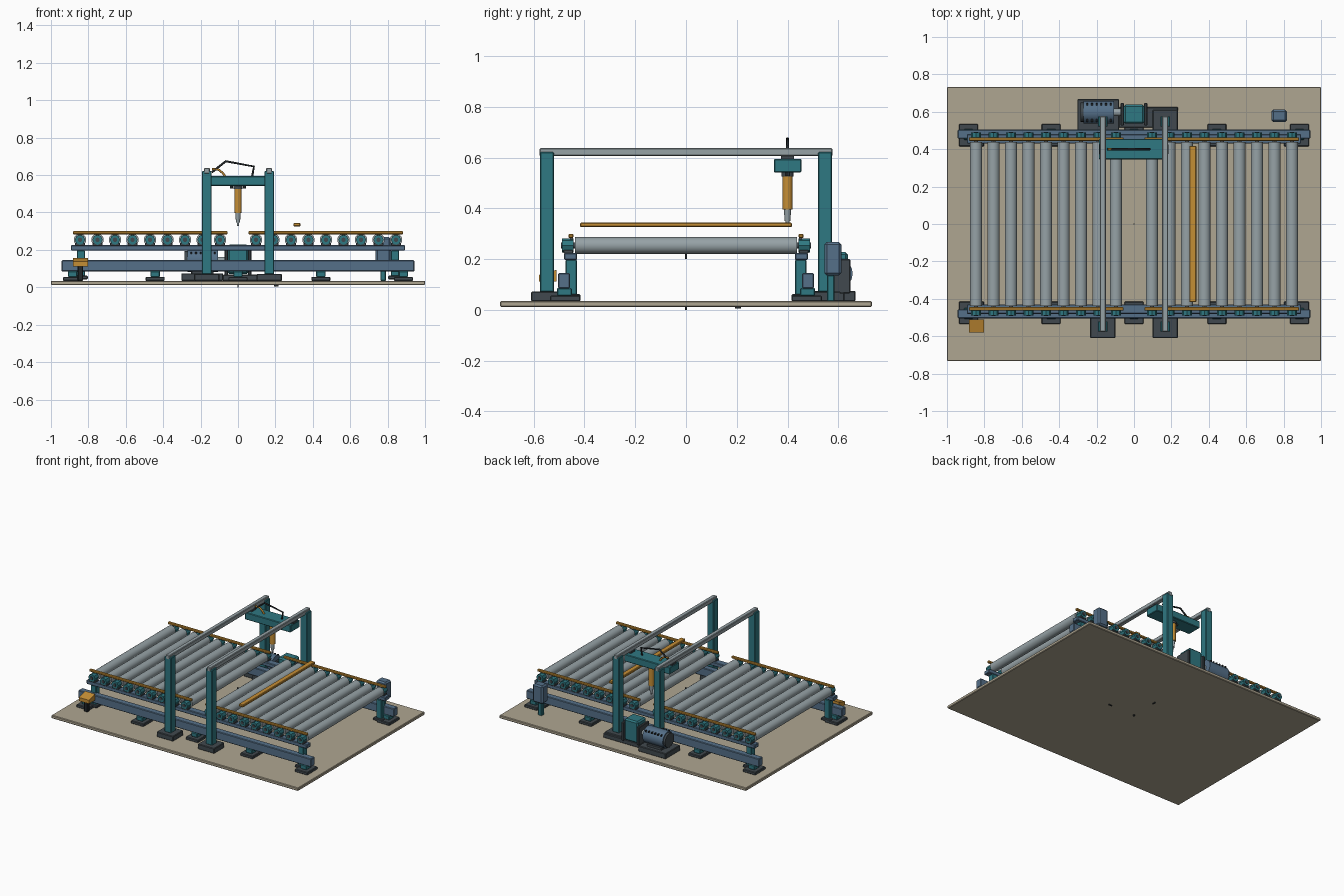
import bpy, bmesh, math
from mathutils import Vector

if "Cube" in bpy.data.objects:
    bpy.data.objects.remove(bpy.data.objects["Cube"])


def material(name, hexcode):
    m = bpy.data.materials.new(name)
    rgb = [int(hexcode[i:i + 2], 16) / 255 for i in (0, 2, 4)]
    m.diffuse_color = [c / 12.92 if c < 0.04 else ((c + 0.055) / 1.055) ** 2.4 for c in rgb] + [1]
    m.use_nodes = True
    m.node_tree.nodes["Principled BSDF"].inputs["Base Color"].default_value = m.diffuse_color
    return m


TAN = material("tan floor", "AFA691")
TEAL = material("teal paint", "2F7882")
SLATE = material("slate blue paint", "557089")
STEEL = material("steel grey", "96A2A6")
ORANGE = material("amber", "C58E35")
DARK = material("charcoal", "41494E")
BLACK = material("black rubber", "22272A")


def finish(name, bm, mat):
    me = bpy.data.meshes.new(name)
    bm.to_mesh(me)
    bm.free()
    me.materials.append(mat)
    ob = bpy.data.objects.new(name, me)
    bpy.context.collection.objects.link(ob)
    return ob


def box(name, mat, x, y, z, bevel=0.004):
    """Box from (min, max) pairs, with a small chamfer."""
    bm = bmesh.new()
    bmesh.ops.create_cube(bm, size=1)
    for v in bm.verts:
        v.co = [(a + b) / 2 + c * (b - a) for c, (a, b) in zip(v.co, (x, y, z))]
    if bevel:
        bmesh.ops.bevel(bm, geom=bm.edges[:], offset=bevel, segments=1, affect='EDGES')
    return finish(name, bm, mat)


def rod(name, mat, a, b, r, r2=None, sides=20):
    """Cylinder or cone between two points, smooth round the side."""
    a, b = Vector(a), Vector(b)
    bm = bmesh.new()
    bmesh.ops.create_cone(bm, cap_ends=True, segments=sides, radius1=r,
                          radius2=r if r2 is None else r2, depth=(b - a).length)
    q = (b - a).to_track_quat('Z', 'Y')
    for v in bm.verts:
        v.co = q @ v.co + (a + b) / 2
    for f in bm.faces:
        f.smooth = len(f.verts) == 4 and sides > 8
    for e in bm.edges:
        e.smooth = all(len(f.verts) == 4 for f in e.link_faces)
    return finish(name, bm, mat)


def hose(name, mat, pts, r):
    cu = bpy.data.curves.new(name, 'CURVE')
    cu.dimensions = '3D'
    cu.bevel_depth = r
    cu.bevel_resolution = 2
    cu.use_fill_caps = True
    sp = cu.splines.new('POLY')
    sp.points.add(len(pts) - 1)
    for p, c in zip(sp.points, pts):
        p.co = (*c, 1)
    cu.materials.append(mat)
    bpy.context.collection.objects.link(bpy.data.objects.new(name, cu))


def around(c, w):
    return (c - w / 2, c + w / 2)


def side(s, a, b):
    return tuple(sorted((s * a, s * b)))


# Floor slab and small datum marks
box("floor_slab", TAN, (-1, 1), (-0.733, 0.733), (0.012, 0.035))
box("datum_mark", BLACK, around(0, .008), around(0, .008), (0, .013), 0)
box("datum_mark_x", BLACK, around(.205, .024), around(0, .006), (.005, .013), 0)
box("datum_mark_y", BLACK, around(0, .006), around(.205, .024), (.005, .013), 0)
box("datum_pin", BLACK, around(0, .008), around(0, .008), (.2, .225), 0)

# Rollers in two banks, with bearings at both ends
roller_x = [s * (0.096 + 0.0936 * i) for s in (-1, 1) for i in range(9)]
for x in roller_x:
    rod("roller", STEEL, (x, -.438, .254), (x, .438, .254), .033, sides=24)
    rod("roller_shaft", DARK, (x, -.46, .254), (x, .46, .254), .012, sides=10)
    for s in (-1, 1):
        box("bearing_foot", DARK, around(x, .052), side(s, .446, .482), (.222, .236), .002)
        rod("bearing", TEAL, (x, s * .444, .254), (x, s * .488, .254), .027, sides=8)
        rod("bearing_cap", DARK, (x, s * .487, .254), (x, s * .493, .254), .012, sides=10)
        box("guide_bracket", DARK, around(x, .014), side(s, .446, .458), (.27, .288), 0)

for s in (-1, 1):
    # Side frame rails
    box("upper_rail", SLATE, (-.893, .893), side(s, .43, .48), (.196, .225))
    box("lower_rail", SLATE, (-.943, .943), side(s, .457, .504), (.085, .145))
    for t in (-1, 1):
        box("guide_rail", ORANGE, side(t, .055, .883), side(s, .444, .463), (.283, .3))
        box("frame_leg", TEAL, around(t * .84, .044), side(s, .43, .474), (.05, .198))
        box("leg_plate", DARK, around(t * .84, .075), side(s, .415, .49), (.043, .062))
    # Levelling feet
    for x in (-.885, -.443, 0, .443, .885):
        box("foot_pad", DARK, around(x, .102), side(s, .415, .535), (.034, .056))
        box("foot_block", TEAL, around(x, .05), side(s, .45, .508), (.055, .087))
    # Portal posts on dark base plates
    for t in (-1, 1):
        box("portal_base", DARK, around(t * .167, .134), side(s, .49, .61), (.034, .072))
        box("portal_post", TEAL, around(t * .167, .053), side(s, .52, .576), (.07, .622))
for t in (-1, 1):
    box("portal_beam", STEEL, around(t * .167, .032), (-.577, .577), (.606, .638))

# Carriage hanging below the beams, with tool spindle
box("carriage", TEAL, (-.187, .183), (.346, .455), (.542, .595))
for t in (-1, 1):
    box("carriage_slider", DARK, around(t * .167, .034), (.375, .425), (.594, .607), 0)
    rod("carriage_bolt", DARK, (t * .035, .4, .528), (t * .035, .4, .543), .007, sides=8)
rod("spindle_collar", DARK, (0, .4, .526), (0, .4, .543), .024)
rod("spindle_body", ORANGE, (0, .4, .396), (0, .4, .528), .02)
rod("spindle_nose", STEEL, (0, .4, .397), (0, .4, .35), .0145, .011)
rod("spindle_tip", STEEL, (0, .4, .351), (0, .4, .327), .008, .005, 10)
hose("carriage_cable", BLACK, [(-.14, .4, .615), (-.065, .4, .674), (.085, .4, .646),
                               (.076, .4, .592)], .006)
hose("air_hose", ORANGE, [(-.14, .4, .632), (-.105, .4, .63), (-.08, .4, .61), (-.068, .4, .592)], .006)

# Workpiece bar over the rollers
box("workpiece_bar", ORANGE, around(.315, .038), (-.418, .418), (.326, .344))

# Drive unit: motor, coupling and gearbox
box("motor_base", DARK, (-.303, -.08), (.5, .668), (.034, .075))
box("gearbox_base", DARK, (-.082, .235), (.515, .625), (.034, .068))
rod("motor", SLATE, (-.27, .597, .143), (-.107, .597, .143), .06, sides=16)
rod("motor_end_cap", DARK, (-.285, .597, .143), (-.269, .597, .143), .052, sides=16)
for i in range(6):
    x = -.25 + i * .025
    for y in (.556, .638):
        box("motor_slot", BLACK, around(x, .009), around(y, .02), (.178, .19), 0)
box("motor_mount", DARK, (-.25, -.13), (.555, .64), (.07, .095))
rod("coupling", STEEL, (-.108, .597, .143), (-.068, .597, .143), .02, sides=12)
box("gearbox", TEAL, (-.055, .055), (.536, .638), (.07, .228), .01)
for x in (-.063, .063):
    box("gearbox_flange", DARK, around(x, .018), (.526, .648), (.065, .2))

# Switch cabinet at the back right
box("switch_cabinet", SLATE, (.735, .817), (.545, .612), (.135, .268), .01)
box("cabinet_post", TEAL, around(.776, .03), (.555, .585), (.034, .137))

# Sloped operator panel at the front left
box("panel_post", BLACK, around(-.843, .03), (-.56, -.53), (.034, .12))
panel = box("operator_panel", ORANGE, (-.883, -.802), (-.58, -.51), (.112, .158), 0)
for v in panel.data.vertices:
    if v.co.z > .13 and v.co.y < -.55:
        v.co.z -= .02
